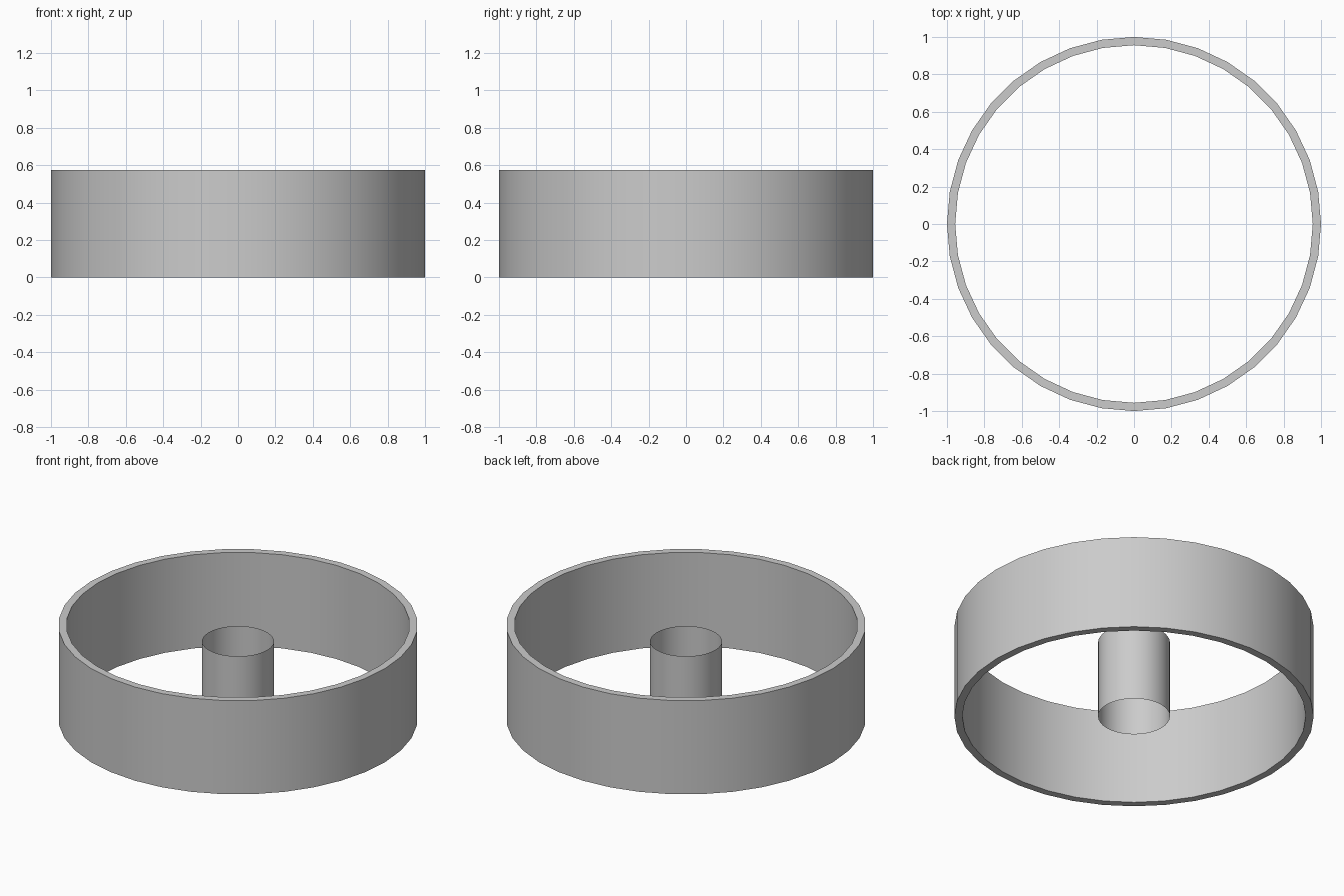
import bpy
import math

SIDES = 36

cube = bpy.data.objects.get("Cube")
if cube:
    bpy.data.objects.remove(cube, do_unlink=True)

grey = bpy.data.materials.new("light_grey")
grey.use_nodes = True
grey.diffuse_color = (0.6, 0.6, 0.6, 1)
grey.node_tree.nodes["Principled BSDF"].inputs["Base Color"].default_value = grey.diffuse_color


def lathe(name, profile, closed):
    """Revolve an (r, z) profile around the z axis."""
    n = len(profile)
    verts = []
    for i in range(SIDES):
        a = math.tau * i / SIDES
        verts += [(r * math.cos(a), r * math.sin(a), z) for r, z in profile]
    faces = []
    for i in range(SIDES):
        here, there = i * n, (i + 1) % SIDES * n
        for j in range(n if closed else n - 1):
            k = (j + 1) % n
            faces.append((here + j, there + j, there + k, here + k))
    mesh = bpy.data.meshes.new(name)
    mesh.from_pydata(verts, [], faces)
    mesh.materials.append(grey)
    obj = bpy.data.objects.new(name, mesh)
    bpy.context.collection.objects.link(obj)
    bpy.ops.object.select_all(action='DESELECT')
    obj.select_set(True)
    bpy.context.view_layer.objects.active = obj
    bpy.ops.object.shade_smooth_by_angle(angle=math.radians(30))
    return obj


# Outer ring: a thick wall, open at top and bottom
HEIGHT, INNER = 0.575, 0.956
lathe("outer_ring", [(1, 0), (1, HEIGHT), (INNER, HEIGHT), (INNER, 0)], True)

# Centre tube: a thin sheet, open at both ends and lower than the ring
lathe("center_tube", [(0.2, 0), (0.2, 0.475)], False)
